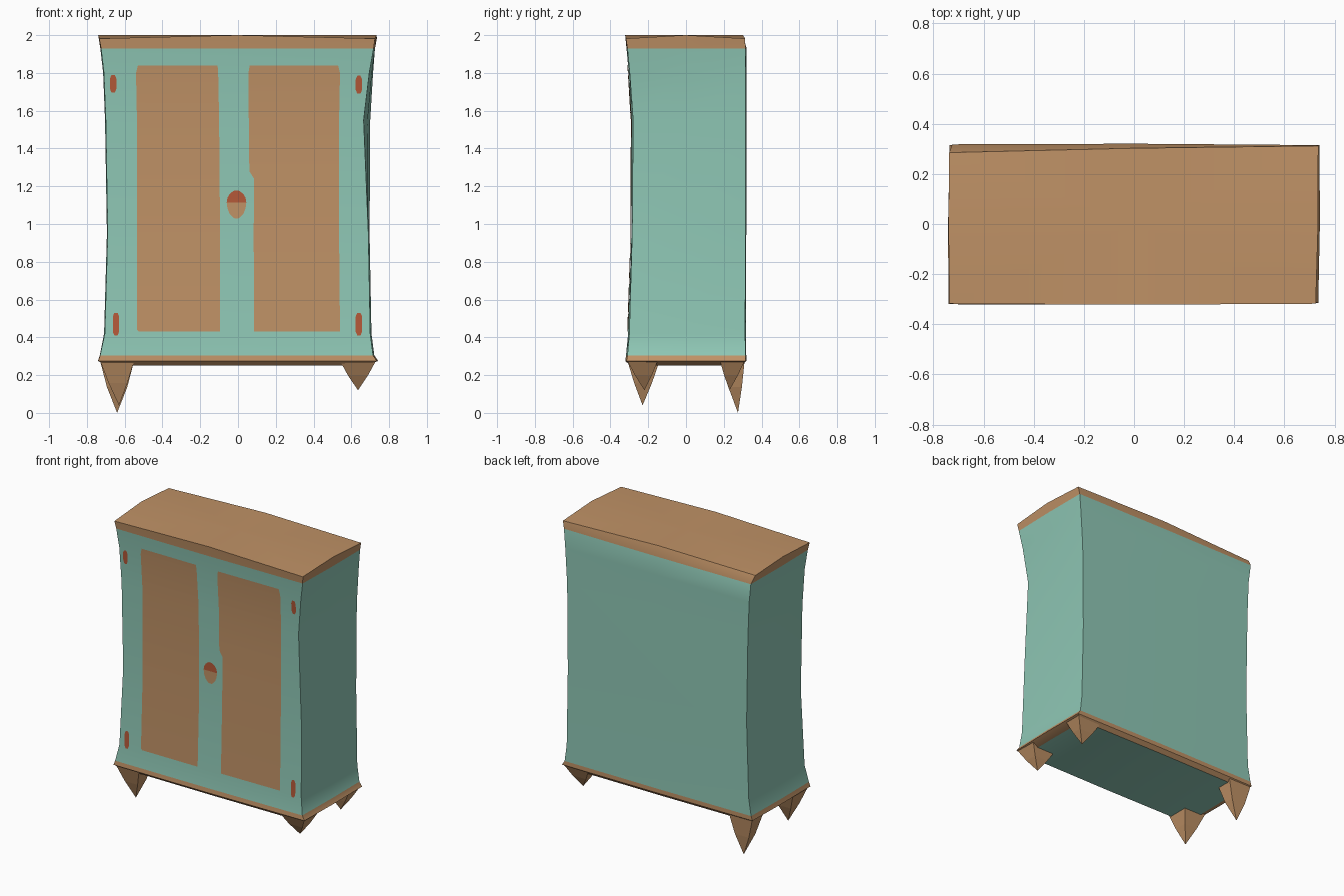
import bpy, bmesh, math

if "Cube" in bpy.data.objects:
    bpy.data.objects.remove(bpy.data.objects["Cube"])


def material(name, col):
    m = bpy.data.materials.new(name)
    m.diffuse_color = (*col, 1)
    m.use_nodes = True
    m.node_tree.nodes["Principled BSDF"].inputs["Base Color"].default_value = m.diffuse_color
    return m


TEAL = material("teal paint", (0.275, 0.575, 0.465))
WOOD = material("wood", (0.525, 0.287, 0.133))
RUST = material("rust metal", (0.46, 0.10, 0.04))

# Cabinet cross-sections: z, then corners front-left, front-right, back-right, back-left
LEVELS = [
    (0.25, (-0.69, -0.29), (0.68, -0.29), (0.68, 0.29), (-0.68, 0.29)),
    (0.275, (-0.74, -0.32), (0.735, -0.315), (0.74, 0.315), (-0.735, 0.315)),
    (0.305, (-0.73, -0.317), (0.715, -0.31), (0.72, 0.315), (-0.725, 0.315)),
    (0.42, (-0.705, -0.305), (0.70, -0.30), (0.705, 0.313), (-0.705, 0.313)),
    (0.95, (-0.69, -0.285), (0.69, -0.285), (0.695, 0.315), (-0.69, 0.315)),
    (1.55, (-0.70, -0.288), (0.665, -0.28), (0.70, 0.315), (-0.70, 0.315)),
    (1.80, (-0.71, -0.30), (0.695, -0.298), (0.715, 0.315), (-0.71, 0.315)),
    (1.93, (-0.725, -0.312), (0.718, -0.31), (0.725, 0.315), (-0.725, 0.318)),
    (1.982, (-0.735, -0.318), (0.725, -0.318), (0.735, 0.312), (-0.737, 0.285)),
]
BOW = 0.004    # slight outward bow at the middle of each side


def make(name, bm, mats, smooth=True):
    me = bpy.data.meshes.new(name)
    bm.to_mesh(me)
    bm.free()
    for m in mats:
        me.materials.append(m)
    ob = bpy.data.objects.new(name, me)
    bpy.context.collection.objects.link(ob)
    if smooth:
        bpy.ops.object.select_all(action='DESELECT')
        ob.select_set(True)
        bpy.context.view_layer.objects.active = ob
        bpy.ops.object.shade_smooth_by_angle(angle=math.radians(32))
    return ob


# Cabinet body: lofted rings, wood bands above and below
def cabinet():
    bm = bmesh.new()
    rings = []
    out = [(0, -1), (1, 0), (0, 1), (-1, 0)]
    for k, (z, *cs) in enumerate(LEVELS):
        ring = []
        for i in range(4):
            a, b = cs[i], cs[(i + 1) % 4]
            ring.append(bm.verts.new((*a, z)))
            mz = 2.0 if k == len(LEVELS) - 1 else z
            ring.append(bm.verts.new(((a[0] + b[0]) / 2 + out[i][0] * BOW,
                                      (a[1] + b[1]) / 2 + out[i][1] * BOW, mz)))
        rings.append(ring)
    for k in range(len(rings) - 1):
        lo, hi = rings[k], rings[k + 1]
        for i in range(8):
            j = (i + 1) % 8
            f = bm.faces.new((lo[i], lo[j], hi[j], hi[i]))
            f.material_index = 1 if k < 2 or k == len(rings) - 2 else 0
    bm.faces.new(rings[0][::-1]).material_index = 0
    # top board, drooping towards its corners
    mid = bm.verts.new((0, 0, 2.0))
    top = rings[-1]
    for i in range(8):
        bm.faces.new((top[i], top[(i + 1) % 8], mid)).material_index = 1
    make("cabinet_body", bm, [TEAL, WOOD])


# Depth of the cabinet front at a point
def front_y(x, z):
    for a, b in zip(LEVELS, LEVELS[1:]):
        if a[0] <= z <= b[0]:
            t = (z - a[0]) / (b[0] - a[0])
            lx, ly, rx, ry = (a[c][d] + (b[c][d] - a[c][d]) * t
                              for c in (1, 2) for d in (0, 1))
            mx, my = (lx + rx) / 2, (ly + ry) / 2 - BOW
            if x < mx:
                return ly + (my - ly) * (x - lx) / (mx - lx)
            return my + (ry - my) * (x - mx) / (rx - mx)


# Painted strip lying on the front; rows are (z, left x, right x)
def plate(name, rows, mat, split=None, mat2=None, gap=0.005):
    bm = bmesh.new()
    prev = None
    for z, l, r in rows:
        cur = [bm.verts.new((x, front_y(x, z) - gap, z)) for x in (l, r)]
        if prev:
            f = bm.faces.new((prev[0], prev[1], cur[1], cur[0]))
            if split is not None and f.calc_center_median().z > split:
                f.material_index = 1
        prev = cur
    make(name, bm, [mat] + ([mat2] if mat2 else []))


# Leg: tapering four-sided spike with a slight bulge
def leg(name, x0, x1, y0, y1, tip, bulge):
    bm = bmesh.new()
    zb = 0.275
    base = [(x0, y0), (x1, y0), (x1, y1), (x0, y1)]
    zm = (zb + tip[2]) / 2
    up = [bm.verts.new((x, y, zb)) for x, y in base]
    md = [bm.verts.new((tip[0] + (x - tip[0]) * bulge,
                        tip[1] + (y - tip[1]) * bulge, zm)) for x, y in base]
    t = bm.verts.new(tip)
    bm.faces.new(up)
    for i in range(4):
        j = (i + 1) % 4
        bm.faces.new((up[j], up[i], md[i], md[j]))
        bm.faces.new((md[j], md[i], t))
    bmesh.ops.recalc_face_normals(bm, faces=bm.faces)
    make(name, bm, [WOOD], False)


cabinet()

leg("front_left_leg", -0.73, -0.55, -0.31, -0.14, (-0.63, -0.23, 0.04), 0.55)
leg("back_left_leg", -0.73, -0.55, 0.19, 0.31, (-0.64, 0.275, 0.0), 0.6)
leg("front_right_leg", 0.54, 0.73, -0.31, -0.15, (0.635, -0.22, 0.12), 0.55)
leg("back_right_leg", 0.54, 0.73, 0.18, 0.31, (0.635, 0.23, 0.12), 0.55)

# Door panels
plate("left_door_panel", [(0.43, -0.525, -0.095), (0.44, -0.535, -0.095), (0.95, -0.535, -0.095),
      (1.55, -0.535, -0.10), (1.80, -0.54, -0.105), (1.84, -0.53, -0.108)], WOOD)
plate("right_door_panel", [(0.43, 0.085, 0.54), (0.95, 0.083, 0.535), (1.24, 0.085, 0.535),
      (1.28, 0.06, 0.535), (1.55, 0.057, 0.535), (1.80, 0.055, 0.54),
      (1.84, 0.062, 0.53)], WOOD)

# Hinges
for name, x, z0, z1 in [("upper_left_hinge", -0.661, 1.695, 1.79), ("lower_left_hinge", -0.646, 0.41, 0.53),
                        ("upper_right_hinge", 0.64, 1.69, 1.785), ("lower_right_hinge", 0.64, 0.41, 0.53)]:
    w = 0.017
    plate(name, [(z0, x - w * 0.5, x + w * 0.5), (z0 + 0.02, x - w, x + w),
                 (z1 - 0.02, x - w, x + w), (z1, x - w * 0.5, x + w * 0.5)], RUST)

# Lock plate, rust upper half and wood lower half
rows = []
for i in range(9):
    a = math.pi * (i / 8 - 0.5)
    w = 0.052 * max(math.cos(a), 0.2)
    rows.append((1.115 + math.sin(a) * (0.085 if a < 0 else 0.062), -0.008 - w, -0.008 + w))
plate("lock_plate", rows, WOOD, 1.115, RUST, 0.006)
